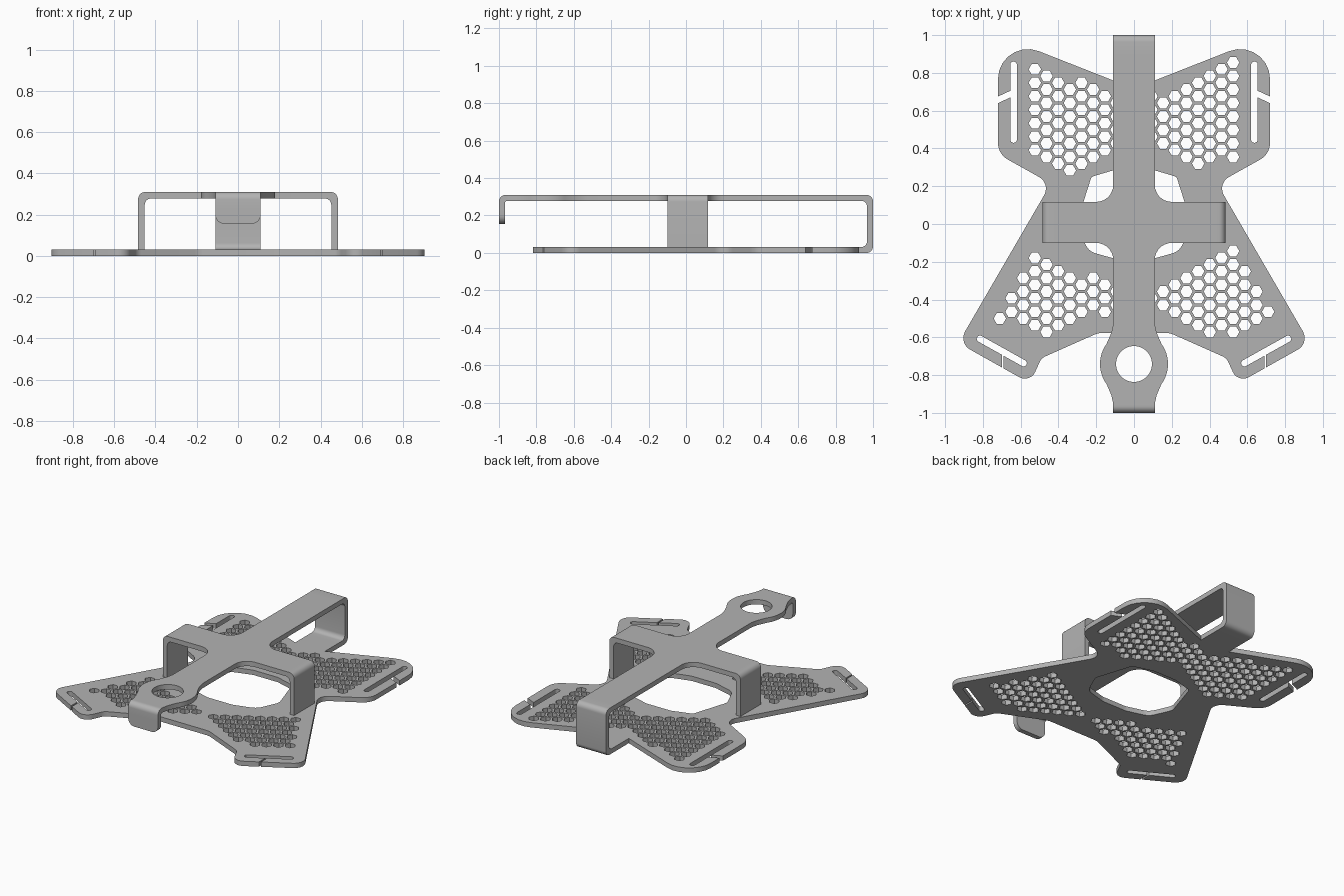
import bpy, bmesh, math
from mathutils import Vector

cube = bpy.data.objects.get("Cube")
if cube:
    bpy.data.objects.remove(cube, do_unlink=True)

THICK = 0.032
TOP = 0.31
HALF = 0.11   # half width of the straps

grey = bpy.data.materials.new("plain grey")
grey.use_nodes = True
grey.diffuse_color = (0.45, 0.45, 0.45, 1)
grey.node_tree.nodes["Principled BSDF"].inputs["Base Color"].default_value = grey.diffuse_color


def fillet(points, steps=7):
    """Round the corners of a closed outline of (x, y, radius) points."""
    out = []
    for i, (x, y, r) in enumerate(points):
        p = Vector((x, y))
        if r == 0:
            out.append(p)
            continue
        a = Vector(points[i - 1][:2]) - p
        b = Vector(points[(i + 1) % len(points)][:2]) - p
        half = a.angle(b) / 2
        a.normalize()
        b.normalize()
        t = r / math.tan(half)
        centre = p + (a + b).normalized() * r / math.sin(half)
        s, e = p + a * t - centre, p + b * t - centre
        sweep = math.atan2(s.x * e.y - s.y * e.x, s.dot(e))
        for k in range(steps + 1):
            ang = sweep * k / steps
            c, n = math.cos(ang), math.sin(ang)
            out.append(centre + Vector((s.x * c - s.y * n, s.x * n + s.y * c)))
    return out


def mirrored(half):
    """Close a right-hand half outline with its mirror image."""
    return half + [(-x, y, r) for x, y, r in reversed(half)]


def ngon(cx, cy, r, sides):
    return [Vector((cx + r * math.cos(math.tau * k / sides), cy + r * math.sin(math.tau * k / sides)))
            for k in range(sides)]


def prism(name, loops, depth, place):
    """Fill the loops (inner ones become holes), thicken, and map to space."""
    curve = bpy.data.curves.new(name, "CURVE")
    curve.dimensions = "2D"
    curve.fill_mode = "BOTH"
    curve.extrude = depth / 2
    for loop in loops:
        spline = curve.splines.new("POLY")
        spline.points.add(len(loop) - 1)
        for point, co in zip(spline.points, loop):
            point.co = (co.x, co.y, 0, 1)
        spline.use_cyclic_u = True
    temp = bpy.data.objects.new(name + "_curve", curve)
    bpy.context.collection.objects.link(temp)
    deps = bpy.context.evaluated_depsgraph_get()
    mesh = bpy.data.meshes.new_from_object(temp.evaluated_get(deps))
    bpy.data.objects.remove(temp, do_unlink=True)
    bpy.data.curves.remove(curve)
    bm = bmesh.new()
    bm.from_mesh(mesh)
    bmesh.ops.remove_doubles(bm, verts=bm.verts, dist=0.0001)
    for v in bm.verts:
        v.co = place(*v.co)
    bmesh.ops.recalc_face_normals(bm, faces=bm.faces)
    bm.to_mesh(mesh)
    bm.free()
    mesh.name = name
    mesh.materials.clear()
    mesh.materials.append(grey)
    obj = bpy.data.objects.new(name, mesh)
    bpy.context.collection.objects.link(obj)
    bpy.ops.object.select_all(action="DESELECT")
    obj.select_set(True)
    bpy.context.view_layer.objects.active = obj
    bpy.ops.object.shade_smooth_by_angle(angle=math.radians(30))
    return obj


# Base plate outline, with strap slots that open to the edge
plate_half = [
    (HALF, 0.9, 0), (HALF, 0.76, 0), (0.72, 1.0, 0.158),
    (0.72, 0.675, 0), (0.655, 0.705, 0), (0.655, 0.86, 0.017), (0.62, 0.86, 0.017),
    (0.62, 0.43, 0.017), (0.655, 0.43, 0.017), (0.655, 0.67, 0), (0.72, 0.64, 0),
    (0.72, 0.37, 0.1), (0.44, 0.214, 0.07), (0.93, -0.63, 0.07),
    (0.70, -0.759, 0), (0.70, -0.692, 0), (0.8385, -0.615, 0.016), (0.8215, -0.585, 0.016),
    (0.5615, -0.73, 0.016), (0.5785, -0.76, 0.016), (0.69, -0.698, 0), (0.69, -0.765, 0),
    (0.55, -0.843, 0.06), (0.49, -0.71, 0.06), (0.19, -0.577, 0.1),
]
# Central opening
opening_half = [(0.09, 0.29, 0), (0.225, 0.25, 0.02), (0.305, 0.0, 0.06),
                (0.24, -0.145, 0.08), (0.09, -0.187, 0.1)]


def in_mesh_field(x, y):
    x = abs(x)
    rear = x < 0.55 and 0.27 + 0.5 * abs(x - 0.36) < y < 0.69 + 0.402 * (x - HALF)
    slope = 0.42 if x < 0.49 else -0.5
    front = (-0.615 + slope * (0.49 - x) < y < -0.15 - 0.46 * (0.5 - x)
             and x + y / 1.725 < 0.455)
    return rear or front


# Honeycomb holes on one regular grid
PITCH = 0.0713
hexes = []
for col in range(-12, 12):
    hx = (col + 0.5) * PITCH * math.sqrt(0.75)
    for row in range(-20, 20):
        hy = 0.8545 + (row - 8 + 0.5 * (col % 2)) * PITCH
        if in_mesh_field(hx, hy):
            hexes.append(ngon(hx, hy, 0.033, 6))

prism("base_plate", [fillet(mirrored(plate_half)), fillet(mirrored(opening_half))] + hexes,
      THICK, lambda u, v, w: (u, v, w + THICK / 2))

# Raised cross with a ring near the front
ARM_BACK, ARM_FRONT = 0.117, -0.1
RING_Y = -0.741
neck = [(HALF, 0.211, 0), (0.12, 0.165, 0)]
ring = [(0.18 * math.cos(math.radians(a)), RING_Y + 0.18 * math.sin(math.radians(a)), 0)
        for a in range(36, -37, -6)]
cross_half = [(HALF, 0.9, 0), (HALF, ARM_BACK, 0.09), (0.42, ARM_BACK, 0), (0.42, ARM_FRONT, 0),
              (HALF, ARM_FRONT, 0.09)]
cross_half += [(x, RING_Y + y, r) for x, y, r in neck] + ring
cross_half += [(x, RING_Y - y, r) for x, y, r in reversed(neck)] + [(HALF, -0.96, 0)]
cross_half[-1] = (HALF, -0.955, 0)
prism("top_cross", [fillet(mirrored(cross_half)), ngon(0, RING_Y, 0.095, 48)],
      THICK, lambda u, v, w: (u, v, w + TOP - THICK / 2))


def bend(start, end, bottom, inner):
    """Profile of a strap that runs outwards and turns down."""
    return [(start, TOP, 0), (end, TOP, 0.035), (end, bottom, 0),
            (end - THICK, bottom, 0), (end - THICK, TOP - THICK, inner), (start, TOP - THICK, 0)]


# Side legs of the cross
for side, name in ((1, "left_leg"), (-1, "right_leg")):
    prism(name, [fillet(bend(0.42, 0.484, THICK / 2, 0.03))], ARM_BACK - ARM_FRONT,
          lambda u, v, w: (side * u, w + (ARM_BACK + ARM_FRONT) / 2, v))

# Rear bracket joining the base to the cross
bracket = [(0.9, TOP, 0), (1, TOP, 0.035), (1, 0, 0.035), (0.9, 0, 0), (0.9, THICK, 0),
           (1 - THICK, THICK, 0.03), (1 - THICK, TOP - THICK, 0.03), (0.9, TOP - THICK, 0)]
prism("rear_bracket", [fillet(bracket)], 2 * HALF, lambda u, v, w: (w, u, v))

# Front hook with a rounded lower lip
prism("front_hook", [fillet(bend(0.955, 1, 0.23, 0.012))], 2 * HALF, lambda u, v, w: (w, -u, v))
lip = mirrored([(HALF, 0.23, 0), (HALF, 0.155, 0.045)])
prism("hook_lip", [fillet(lip)], THICK, lambda u, v, w: (u, w - 1 + THICK / 2, v))
